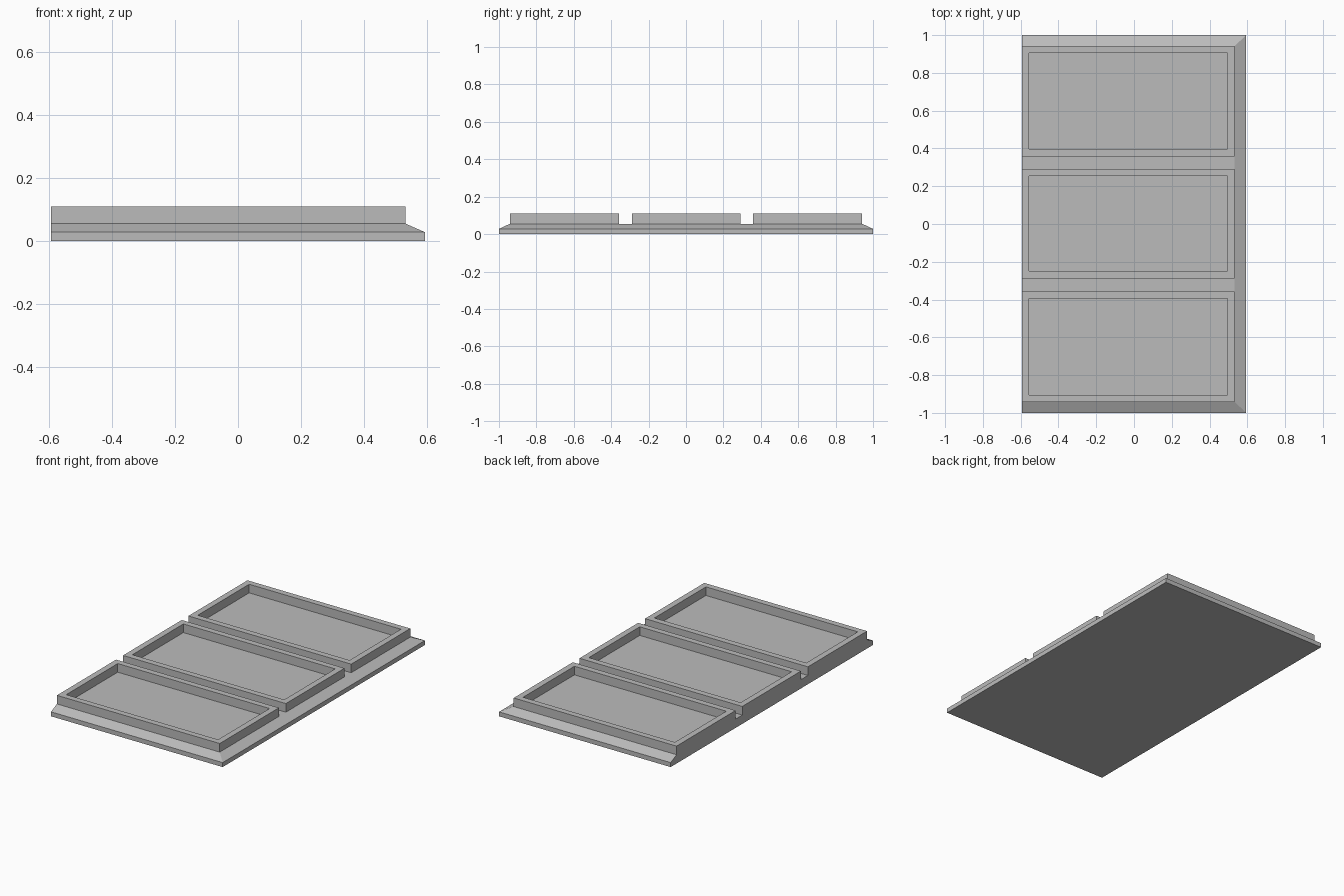
import bpy
import bmesh

cube = bpy.data.objects.get("Cube")
if cube:
    bpy.data.objects.remove(cube, do_unlink=True)

grey = bpy.data.materials.new("plain grey")
grey.use_nodes = True
colour = (0.5, 0.5, 0.5, 1)
grey.diffuse_color = colour
grey.node_tree.nodes["Principled BSDF"].inputs["Base Color"].default_value = colour

LEFT, RIGHT, EDGE = -0.594, 0.533, 0.594
LIP, DECK, TOP, WALL = 0.028, 0.055, 0.109, 0.038


def loop(bm, x0, x1, y0, y1, z):
    """Four corner vertices of a level rectangle."""
    return [bm.verts.new((x, y, z)) for x, y in ((x0, y0), (x1, y0), (x1, y1), (x0, y1))]


def bridge(bm, a, b):
    """Four faces between two rectangles."""
    for i in range(4):
        j = (i + 1) % 4
        bm.faces.new((a[i], a[j], b[j], b[i]))


def finish(bm, name):
    mesh = bpy.data.meshes.new(name)
    bm.to_mesh(mesh)
    bm.free()
    mesh.materials.append(grey)
    obj = bpy.data.objects.new(name, mesh)
    bpy.context.collection.objects.link(obj)


# Base slab with a bevelled border on three sides
bm = bmesh.new()
bottom = loop(bm, LEFT, EDGE, -1, 1, 0)
lip = loop(bm, LEFT, EDGE, -1, 1, LIP)
deck = loop(bm, LEFT, RIGHT, -0.942, 0.942, DECK)
bm.faces.new(bottom[::-1])
bridge(bm, bottom, lip)
bridge(bm, lip, deck)
bm.faces.new(deck)
finish(bm, "base_slab")

# Three raised rims standing on the deck
for name, y0, y1 in (("front_rim", -0.942, -0.357),
                     ("middle_rim", -0.288, 0.292),
                     ("back_rim", 0.358, 0.942)):
    bm = bmesh.new()
    inner = (LEFT + WALL, RIGHT - WALL, y0 + WALL, y1 - WALL)
    rings = [loop(bm, LEFT, RIGHT, y0, y1, DECK), loop(bm, LEFT, RIGHT, y0, y1, TOP),
             loop(bm, *inner, TOP), loop(bm, *inner, DECK)]
    for a, b in zip(rings, rings[1:]):
        bridge(bm, a, b)
    finish(bm, name)
